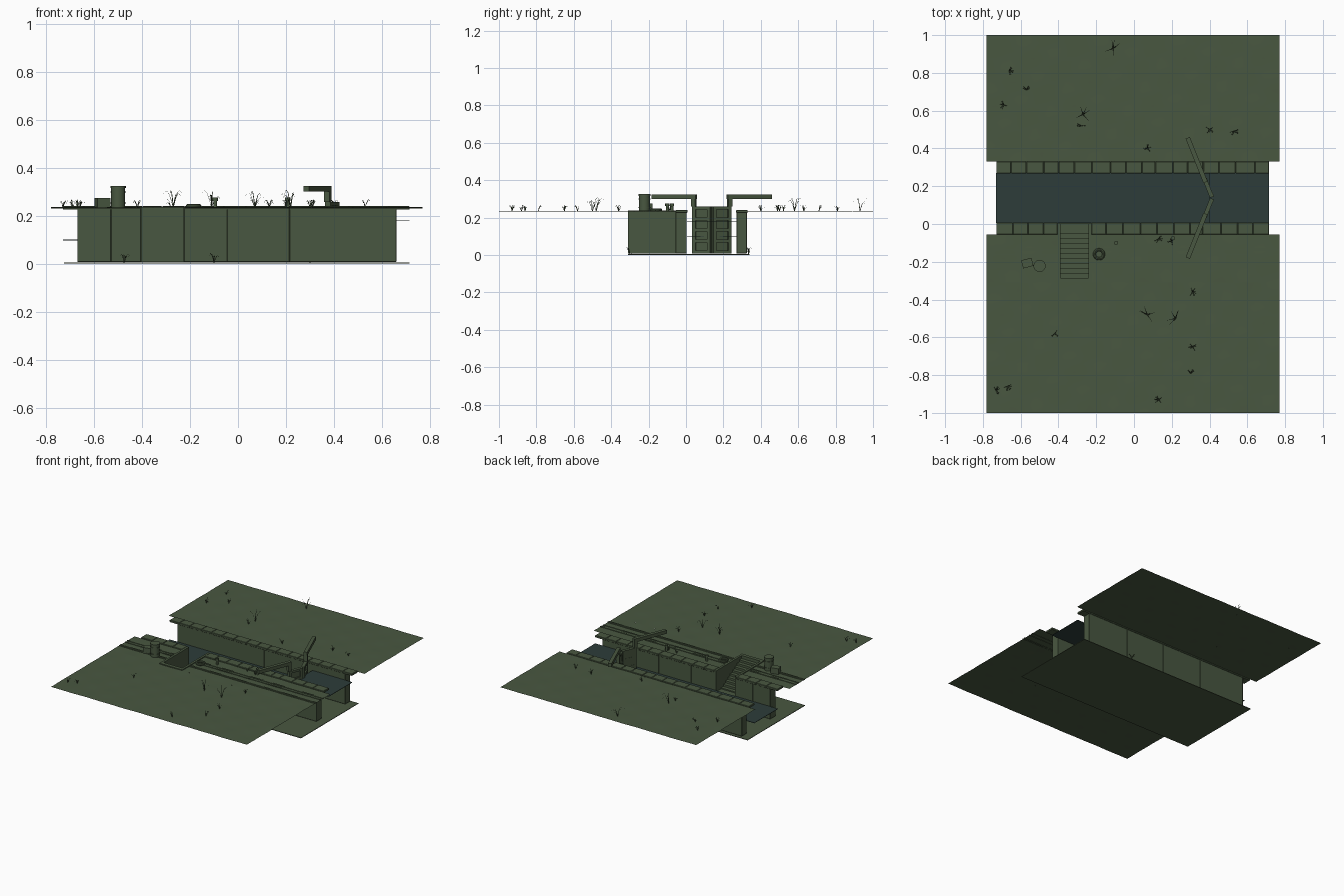
import bpy, bmesh, math, random
from mathutils import Matrix, Vector

random.seed(4)
old = bpy.data.objects.get("Cube")
if old:
    bpy.data.objects.remove(old, do_unlink=True)


def material(name, rgb):
    m = bpy.data.materials.new(name)
    m.use_nodes = True
    m.diffuse_color = (*rgb, 1)
    m.node_tree.nodes["Principled BSDF"].inputs["Base Color"].default_value = (*rgb, 1)
    return m


green = material("moss_green", (0.066, 0.096, 0.052))
teal = material("dark_water", (0.026, 0.046, 0.042))

GROUND = 0.233
WALL_BASE = 0.008
STAIR_L, STAIR_R = -0.405, -0.225


def finish(bm, name, mat=green):
    mesh = bpy.data.meshes.new(name)
    bm.to_mesh(mesh)
    bm.free()
    ob = bpy.data.objects.new(name, mesh)
    bpy.context.collection.objects.link(ob)
    mesh.materials.append(mat)
    return ob


def add_box(bm, x0, x1, y0, y1, z0, z1, matrix=Matrix()):
    place = Matrix.Translation(((x0 + x1) / 2, (y0 + y1) / 2, (z0 + z1) / 2))
    size = Matrix.Diagonal((x1 - x0, y1 - y0, z1 - z0, 1))
    bmesh.ops.create_cube(bm, size=1, matrix=matrix @ place @ size)


def box(name, *dims, mat=green, matrix=Matrix()):
    bm = bmesh.new()
    add_box(bm, *dims, matrix=matrix)
    return finish(bm, name, mat)


def cylinder(name, x, y, rings):
    """Stack of (radius, bottom, top) drums."""
    bm = bmesh.new()
    for r, z0, z1 in rings:
        bmesh.ops.create_cone(bm, cap_ends=True, segments=20, radius1=r, radius2=r,
                              depth=z1 - z0, matrix=Matrix.Translation((x, y, (z0 + z1) / 2)))
    return finish(bm, name)


# Gently uneven ground sheets around the lock and the stair opening
def ground(name, x0, x1, y0, y1):
    bm = bmesh.new()
    place = Matrix.Translation(((x0 + x1) / 2, (y0 + y1) / 2, GROUND))
    bmesh.ops.create_grid(bm, x_segments=max(2, int((x1 - x0) * 24)),
                          y_segments=max(2, int((y1 - y0) * 24)), size=0.5,
                          matrix=place @ Matrix.Diagonal((x1 - x0, y1 - y0, 1, 1)))
    for v in bm.verts:
        v.co.z += 0.0012 * math.sin(23 * v.co.x + 9 * v.co.y) * math.sin(31 * v.co.y - 8 * v.co.x)
    for f in bm.faces:
        f.smooth = True
    finish(bm, name)


ground("back_bank", -0.78, 0.77, 0.33, 1.0)
ground("front_bank", -0.78, 0.77, -1.0, -0.31)
ground("front_bank_left_strip", -0.78, STAIR_L, -0.31, -0.055)
ground("front_bank_right_strip", STAIR_R, 0.77, -0.31, -0.055)

# Worn towpath ridges, broken by the stair opening
for y, w in ((-0.135, 0.012), (-0.163, 0.006), (-0.215, 0.008), (-0.228, 0.006)):
    for x0, x1 in ((-0.78, STAIR_L - 0.001), (STAIR_R + 0.001, 0.77)):
        box("towpath_ridge", x0, x1, y - w / 2, y + w / 2, GROUND - 0.002, GROUND + 0.004)

# Canal bed and the two water levels
box("canal_bed", -0.725, 0.715, -0.31, 0.34, 0, 0.004)
box("lower_water", -0.73, 0.40, 0.005, 0.27, 0.097, 0.1, mat=teal)
box("upper_water", 0.40, 0.715, 0.005, 0.27, 0.178, 0.181, mat=teal)


# Chamber walls in panels with bevelled joints
def wall(name, joints, y0, y1):
    for a, b in zip(joints, joints[1:]):
        ob = box(name, a, b, y0, y1, WALL_BASE, GROUND - 0.002)
        mod = ob.modifiers.new("joint", 'BEVEL')
        mod.width = 0.0015
        mod.segments = 1


wall("back_wall", (-0.67, -0.3, 0.02, 0.33, 0.66), 0.27, 0.325)
wall("front_wall", (-0.67, -0.53, STAIR_L), -0.055, 0.003)
wall("front_wall", (STAIR_R, -0.045, 0.215, 0.66), -0.055, 0.003)


# Coping stones of uneven length along both edges
def coping(name, start, end, y0, y1):
    count = max(2, round((end - start) / 0.083))
    step = (end - start) / count
    cuts = [start] + [start + step * (i + random.uniform(-0.15, 0.15)) for i in range(1, count)] + [end]
    for a, b in zip(cuts, cuts[1:]):
        ob = box(name, a + 0.0008, b - 0.0008, y0, y1, GROUND - 0.008, GROUND + 0.007)
        mod = ob.modifiers.new("worn_edge", 'BEVEL')
        mod.width = 0.002
        mod.segments = 1


coping("back_coping", -0.73, 0.715, 0.268, 0.33)
coping("front_coping", -0.73, STAIR_L, -0.055, 0.008)
coping("front_coping", STAIR_R, 0.715, -0.055, 0.008)

# Stairwell: side walls, end wall and nine steps down to the water
for x0, x1 in ((STAIR_L, STAIR_L + 0.016), (STAIR_R - 0.016, STAIR_R)):
    box("stair_side_wall", x0, x1, -0.31, 0.003, WALL_BASE, GROUND + 0.006)
box("stair_end_wall", STAIR_L, STAIR_R, -0.31, -0.285, WALL_BASE, GROUND + 0.006)
bm = bmesh.new()
STEPS = 9
for i in range(STEPS):
    y = -0.285 + i * 0.026
    add_box(bm, STAIR_L + 0.016, STAIR_R - 0.016, y, y + 0.026,
            WALL_BASE, GROUND - 0.015 * (i + 1))
add_box(bm, STAIR_L + 0.016, STAIR_R - 0.016, -0.285 + STEPS * 0.026, 0.003, WALL_BASE, 0.09)
finish(bm, "stairs")


# Mitre gate leaves with framed panels, heel post and balance beam
def gate(name, side):
    # local x runs from the heel post to the meeting edge, local -y faces upstream
    along = Vector((0.039, 0.097 * side, 0)).normalized()
    across = Vector((-along.y * side, along.x * side, 0))
    m = Matrix.Identity(4)
    m.col[0][:3], m.col[1][:3] = along, across
    m.col[3][:3] = (0.372, 0.138 - side * 0.1, 0)
    top, length = 0.258, 0.104
    bm = bmesh.new()
    add_box(bm, 0, length, -0.004, 0.008, WALL_BASE, top, matrix=m)
    for a, b in ((0, 0.018), (length - 0.018, length)):
        add_box(bm, a, b, -0.014, 0.009, WALL_BASE, top, matrix=m)
    for i in range(5):
        z = WALL_BASE + i * (top - WALL_BASE - 0.016) / 4
        add_box(bm, 0.018, length - 0.018, -0.013, 0.009, z, z + 0.016, matrix=m)
    add_box(bm, -0.006, 0.016, -0.012, 0.012, top, 0.302, matrix=m)
    add_box(bm, -0.235, 0.018, -0.012, 0.012, 0.3, 0.324, matrix=m)
    bmesh.ops.recalc_face_normals(bm, faces=bm.faces)
    finish(bm, name)


gate("front_gate_leaf", 1)
gate("back_gate_leaf", -1)

# Barrel, crate, rope ring and mooring posts
barrel = cylinder("barrel", -0.5, -0.222, ((0.029, GROUND, 0.322), (0.032, 0.25, 0.256),
                                          (0.032, 0.296, 0.302), (0.032, 0.316, 0.325)))
turn = Matrix.Translation((-0.565, -0.207, 0)) @ Matrix.Rotation(0.25, 4, 'Z')
box("crate", -0.028, 0.028, -0.022, 0.022, GROUND, 0.274, matrix=turn)
posts = [cylinder("mooring_post", x, y, ((0.008, GROUND, 0.27), (0.011, 0.262, 0.275)))
         for x, y in ((-0.095, -0.1), (0.207, -0.075))]
bpy.ops.mesh.primitive_torus_add(location=(-0.185, -0.16, GROUND + 0.008), major_radius=0.024,
                                 minor_radius=0.008, major_segments=24, minor_segments=8)
ring = bpy.context.object
ring.name = "rope_ring"
ring.data.materials.append(green)
for ob in bpy.context.selected_objects:
    ob.select_set(False)
for ob in [barrel, ring] + posts:
    ob.select_set(True)
bpy.context.view_layer.objects.active = barrel
bpy.ops.object.shade_smooth_by_angle()


# Weeds: tufts of thin arching blades
def tuft(x, y, z, height, reach, blades):
    bm = bmesh.new()
    for _ in range(blades):
        a = random.uniform(0, math.tau)
        out = Vector((math.cos(a), math.sin(a), 0))
        side = Vector((-out.y, out.x, 0)) * 0.0022
        h = height * random.uniform(0.6, 1)
        rows = []
        for i in range(5):
            t = i / 4
            p = Vector((x, y, z)) + out * reach * t
            p.z += h * math.sin(t * 2.2)
            w = side * (1 - 0.7 * t)
            rows.append((bm.verts.new(p - w), bm.verts.new(p + w)))
        for a0, b0 in zip(rows, rows[1:]):
            bm.faces.new((a0[0], a0[1], b0[1], b0[0]))
    finish(bm, "weed_tuft")


tall = ((-0.27, 0.58), (0.07, -0.48), (0.22, -0.5), (-0.11, 0.93))
small = ((-0.69, 0.63), (-0.66, 0.81), (-0.57, 0.71), (-0.28, 0.52), (0.07, 0.4), (0.4, 0.5),
         (0.53, 0.49), (0.13, -0.08), (0.2, -0.09), (0.31, -0.65), (0.13, -0.93),
         (-0.73, -0.88), (-0.67, -0.86), (-0.42, -0.58), (0.3, -0.79), (0.31, -0.36))
for x, y in tall:
    tuft(x, y, GROUND, 0.075, 0.045, 5)
for x, y in small:
    tuft(x, y, GROUND, 0.035, 0.022, 7)
for x, y in ((-0.475, -0.29), (-0.1, -0.3), (0.3, 0.335)):
    tuft(x, y, 0.004, 0.04, 0.025, 6)
